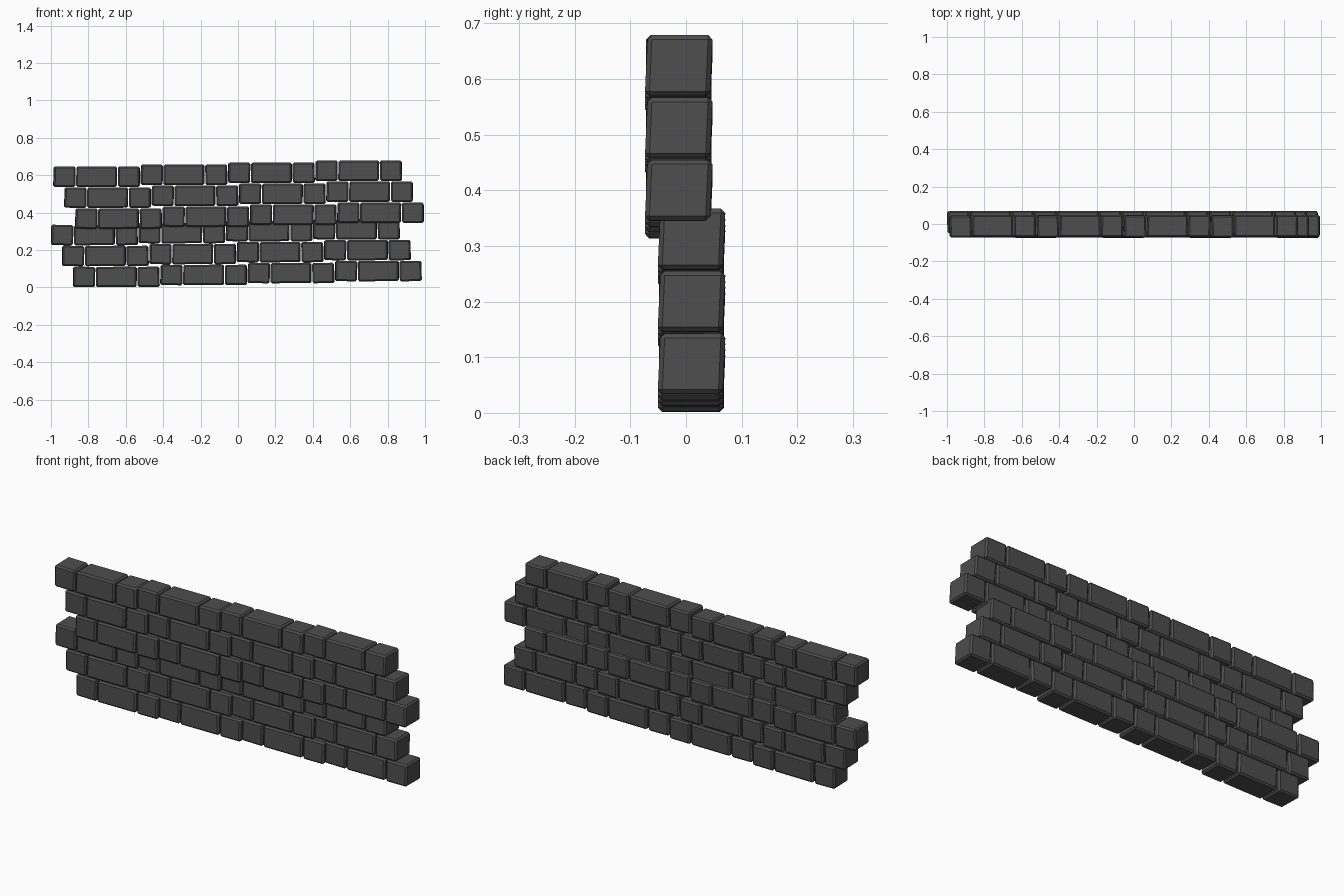
import bpy
import bmesh
from mathutils import Matrix, Vector

cube = bpy.data.objects.get("Cube")
if cube:
    bpy.data.objects.remove(cube, do_unlink=True)

# Dark stone
stone = bpy.data.materials.new("dark_stone")
stone.use_nodes = True
COLOR = (0.075, 0.075, 0.075, 1)
stone.diffuse_color = COLOR
bsdf = stone.node_tree.nodes["Principled BSDF"]
bsdf.inputs["Base Color"].default_value = COLOR
bsdf.inputs["Roughness"].default_value = 0.9

SMALL, LONG, GAP = 0.116, 0.217, 0.006
HEIGHT, COURSE, STAGGER = 0.109, 0.112, 0.0585
DEPTH = 0.117


def add_brick(mesh, x, z, width, lean_x, lean_y, skew):
    """One chamfered block, leaning slightly so the joints look hand laid."""
    bm = bmesh.new()
    bmesh.ops.create_cube(bm, size=1)
    for v in bm.verts:
        sx, sy, sz = v.co
        v.co = Vector((
            x + width * (sx + 0.5) + lean_x * sz + skew * sy,
            DEPTH * sy + lean_y * sz,
            z + HEIGHT * (sz + 0.5) + skew * sx * 0.5,
        ))
    bmesh.ops.bevel(bm, geom=bm.edges[:], offset=0.008, segments=1,
                    affect="EDGES", clamp_overlap=True)
    bmesh.ops.recalc_face_normals(bm, faces=bm.faces[:])
    bm.from_mesh(mesh)
    bm.to_mesh(mesh)
    bm.free()


# Repeating section: three staggered courses of small, long, small blocks
section = bpy.data.meshes.new("wall_section")
section.materials.append(stone)
LEANS = [(0.002, 0.000, -0.003), (0.001, 0.003, 0.002), (-0.002, 0.005, 0.002)]
for course in range(3):
    x = -course * STAGGER
    for width, (lean_x, lean_y, skew) in zip((SMALL, LONG, SMALL), LEANS):
        add_brick(section, x, course * COURSE, width, lean_x, lean_y, skew)
        x += width + GAP

# Two tiers of four sections, each section a little higher than the last
PITCH, RISE = 0.467, 0.0105
TIERS = {
    "lower": Vector((-0.881, 0.010, 0.002)),
    "upper": Vector((-0.869, -0.013, 0.314)),
}
for tier, start in TIERS.items():
    for i in range(4):
        obj = bpy.data.objects.new(f"{tier}_wall_section_{i + 1}", section)
        obj.matrix_world = Matrix.Translation(start + Vector((PITCH * i, 0, RISE * i)))
        bpy.context.collection.objects.link(obj)
